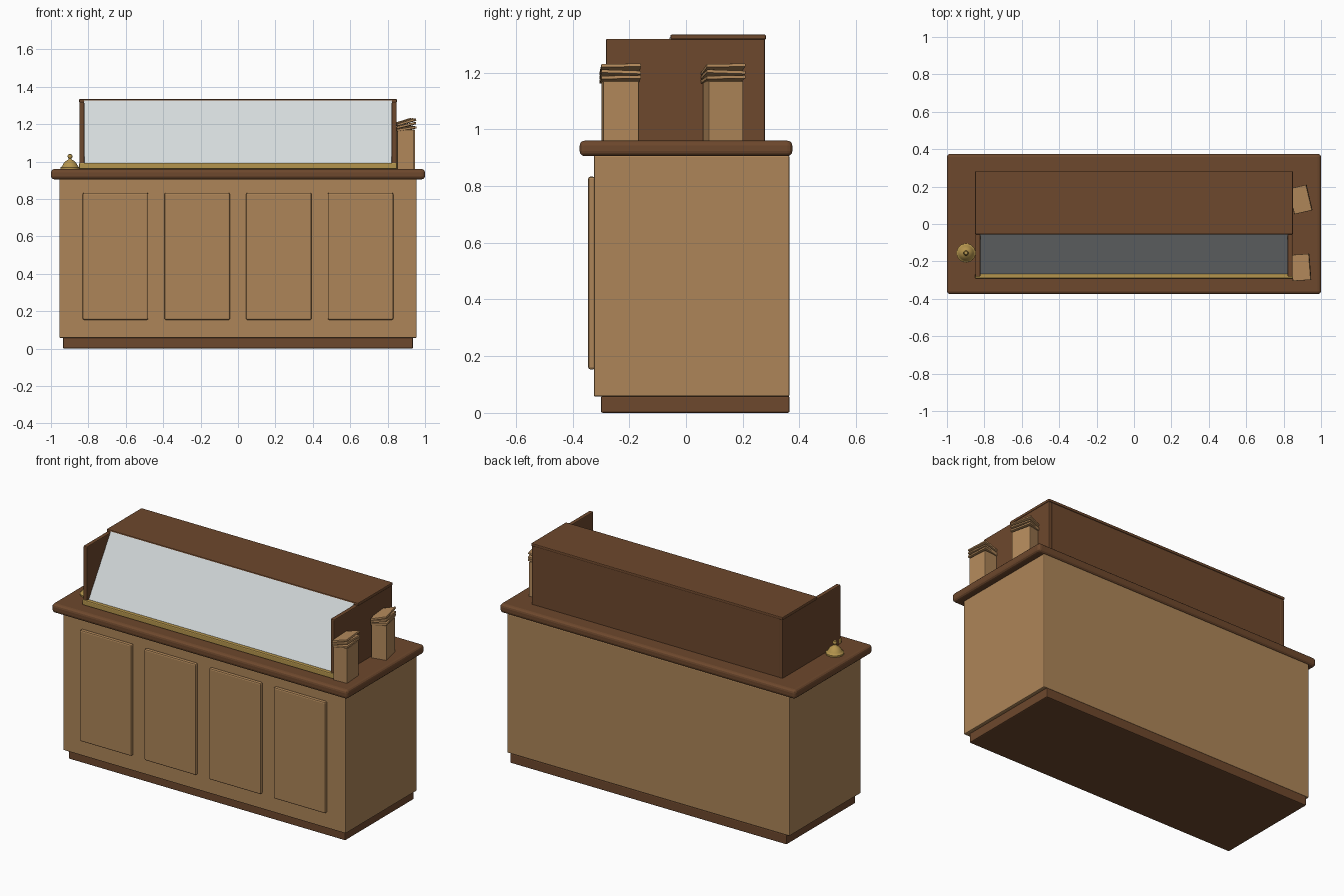
import bpy, math
from mathutils import Matrix, Vector

if "Cube" in bpy.data.objects:
    bpy.data.objects.remove(bpy.data.objects["Cube"])


def material(name, rgb):
    m = bpy.data.materials.new(name)
    m.diffuse_color = (*rgb, 1)
    m.use_nodes = True
    m.node_tree.nodes["Principled BSDF"].inputs["Base Color"].default_value = m.diffuse_color
    return m


LIGHT = material("light_wood", (0.42, 0.235, 0.098))
DARK = material("dark_wood", (0.155, 0.065, 0.026))
BRASS = material("brass", (0.46, 0.30, 0.075))
GLASS = material("pale_glass", (0.66, 0.70, 0.71))
PAPER = material("kraft_paper", (0.45, 0.25, 0.105))


def finish(ob, name, mat, bevel=0, segments=2):
    ob.name = name
    ob.data.materials.append(mat)
    if bevel:
        b = ob.modifiers.new("bevel", 'BEVEL')
        b.width, b.segments = bevel, segments
    return ob


def box(name, x, y, z, mat, bevel=0.004, segments=2):
    """Box from (min, max) ranges on each axis."""
    bpy.ops.mesh.primitive_cube_add(size=1)
    ob = bpy.context.object
    lo, hi = Vector((x[0], y[0], z[0])), Vector((x[1], y[1], z[1]))
    ob.data.transform(Matrix.Translation((lo + hi) / 2) @ Matrix.Diagonal((*(hi - lo), 1)))
    return finish(ob, name, mat, bevel, segments)


# Counter base
box("plinth", (-0.935, 0.935), (-0.30, 0.365), (0, 0.06), DARK, 0.006)
box("counter_body", (-0.955, 0.955), (-0.325, 0.365), (0.057, 0.908), LIGHT, 0.006)
box("counter_top", (-1, 1), (-0.375, 0.375), (0.905, 0.96), DARK, 0.018, 3)
for i in range(4):
    cx = (i - 1.5) * 0.4367
    box(f"front_panel_{i + 1}", (cx - 0.175, cx + 0.175), (-0.345, -0.32),
        (0.153, 0.833), LIGHT, 0.008)

# Display case
for name, s in (("left", -1), ("right", 1)):
    box(f"case_side_{name}", sorted((s * 0.822, s * 0.848)), (-0.282, 0.279),
        (0.955, 1.319), DARK, 0.005)
box("case_back", (-0.825, 0.825), (0.255, 0.278), (0.955, 1.319), DARK, 0.003)
box("case_roof", (-0.85, 0.85), (-0.055, 0.282), (1.316, 1.334), DARK, 0.005)
box("brass_rail", (-0.85, 0.85), (-0.291, -0.266), (0.96, 0.993), BRASS, 0.006)

# Sloping front glass, running from the rail up to the roof edge
a, b = Vector((0, -0.268, 0.98)), Vector((0, -0.05, 1.325))
d = b - a
bpy.ops.mesh.primitive_cube_add(size=1)
glass = finish(bpy.context.object, "sloping_glass", GLASS)
glass.data.transform(Matrix.Diagonal((1.645, 0.010, d.length, 1)))
glass.location = (a + b) / 2
glass.rotation_euler.x = -math.atan2(d.y, d.z)

# Service bell, a turned profile
profile = [(0, 0), (0.051, 0), (0.051, 0.009), (0.044, 0.013), (0.040, 0.020),
           (0.033, 0.032), (0.022, 0.043), (0.010, 0.050), (0.007, 0.056),
           (0.012, 0.063), (0.013, 0.070), (0.009, 0.078), (0, 0.081)]
N = 24
verts = [(r * math.cos(2 * math.pi * k / N), r * math.sin(2 * math.pi * k / N), z)
         for r, z in profile for k in range(N)]
faces = [(i * N + k, i * N + (k + 1) % N, (i + 1) * N + (k + 1) % N, (i + 1) * N + k)
         for i in range(len(profile) - 1) for k in range(N)]
me = bpy.data.meshes.new("service_bell")
me.from_pydata(verts, [], faces)
bell = bpy.data.objects.new("service_bell", me)
bpy.context.collection.objects.link(bell)
finish(bell, "service_bell", BRASS)
bell.location = (-0.898, -0.155, 0.96)
weld = bell.modifiers.new("weld", 'WELD')
weld.merge_threshold = 0.0002
bpy.ops.object.select_all(action='DESELECT')
bell.select_set(True)
bpy.context.view_layer.objects.active = bell
bpy.ops.object.shade_smooth_by_angle(angle=math.radians(35))

# Paper bags with folded, tilted tops
for n, (cx, cy, turn) in enumerate([(0.893, -0.232, 4), (0.890, 0.131, 13)], 1):
    place = Matrix.Translation((cx, cy, 0)) @ Matrix.Rotation(math.radians(turn), 4, 'Z')
    body = box(f"bag_{n}_body", (-0.045, 0.045), (-0.063, 0.063), (0.955, 1.17), PAPER, 0.003)
    body.matrix_world = place
    for k, (z, tilt, roll) in enumerate([(1.176, -9, 1), (1.191, -14, -2), (1.211, -17, 1)], 1):
        fold = box(f"bag_{n}_fold_{k}", (-0.05, 0.05), (-0.07, 0.07), (-0.006, 0.006), PAPER, 0.002)
        fold.matrix_world = (place @ Matrix.Translation((0, 0, z))
                             @ Matrix.Rotation(math.radians(tilt), 4, 'Y')
                             @ Matrix.Rotation(math.radians(roll), 4, 'X'))
